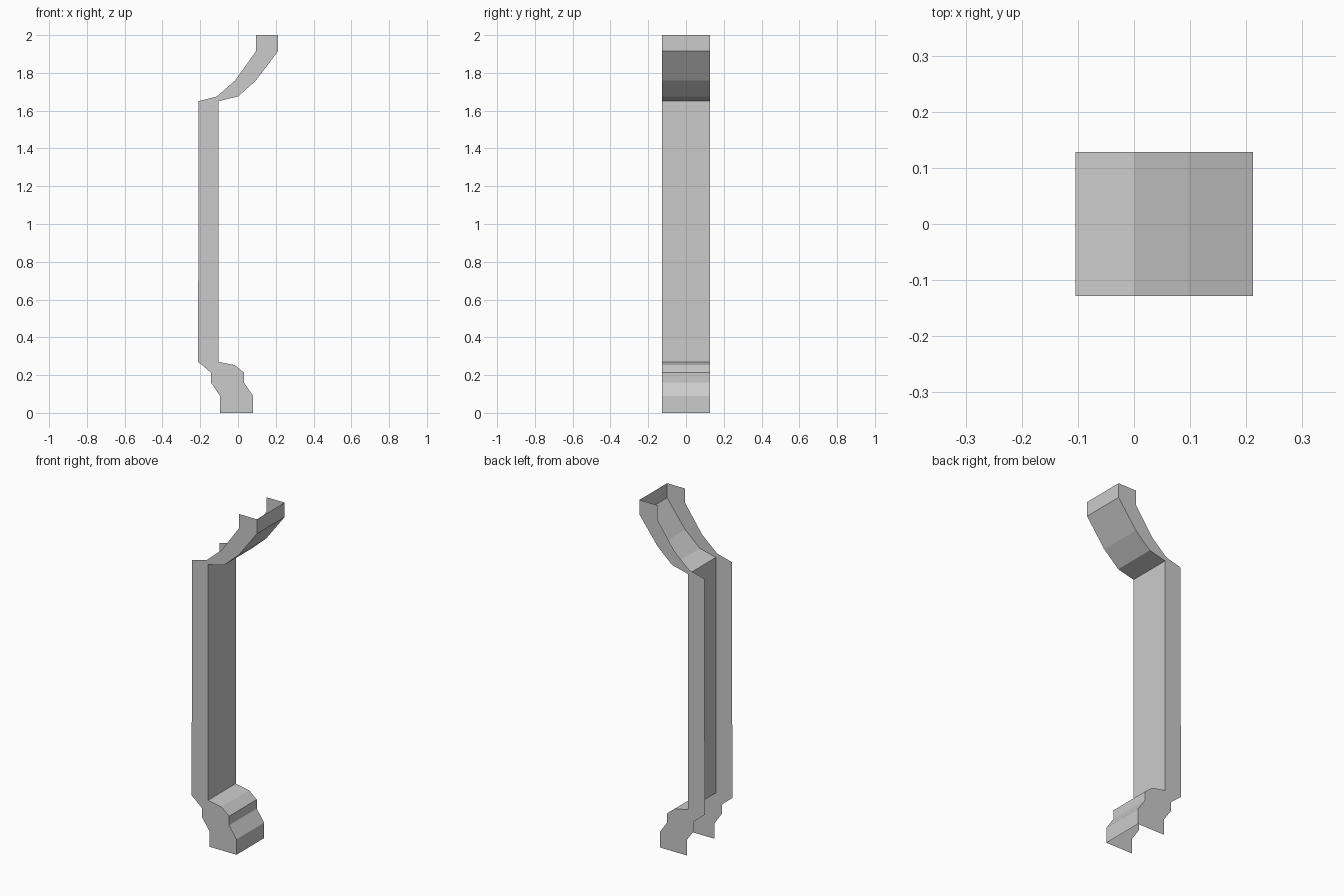
import bpy, bmesh

if "Cube" in bpy.data.objects:
    bpy.data.objects.remove(bpy.data.objects["Cube"])

HALF_W = 0.128
# Side silhouette rows: (height, x of open rear edge, x of front face)
ROWS = [
    (0.0, -0.095, 0.08), (0.09, -0.095, 0.08), (0.16, -0.143, 0.032),
    (0.213, -0.143, 0.032), (0.253, -0.19, -0.017), (0.27, -0.212, -0.104),
    (0.70, -0.212, -0.104), (0.701, -0.208, -0.104),
    (1.65, -0.208, -0.104), (1.675, -0.112, 0.0), (1.76, -0.015, 0.095),
    (1.915, 0.095, 0.212), (2.0, 0.095, 0.212),
]

# Thin open channel: two side flanges joined by a front web, open rear and ends
bm = bmesh.new()
rings = []
for z, rear, front in ROWS:
    section = [(rear, -HALF_W), (front, -HALF_W), (front, HALF_W), (rear, HALF_W)]
    rings.append([bm.verts.new((x, y, z)) for x, y in section])
for low, high in zip(rings, rings[1:]):
    for i in range(3):
        bm.faces.new((low[i], low[i + 1], high[i + 1], high[i]))

mesh = bpy.data.meshes.new("channel_post")
bm.to_mesh(mesh)
bm.free()
post = bpy.data.objects.new("channel_post", mesh)
bpy.context.collection.objects.link(post)
